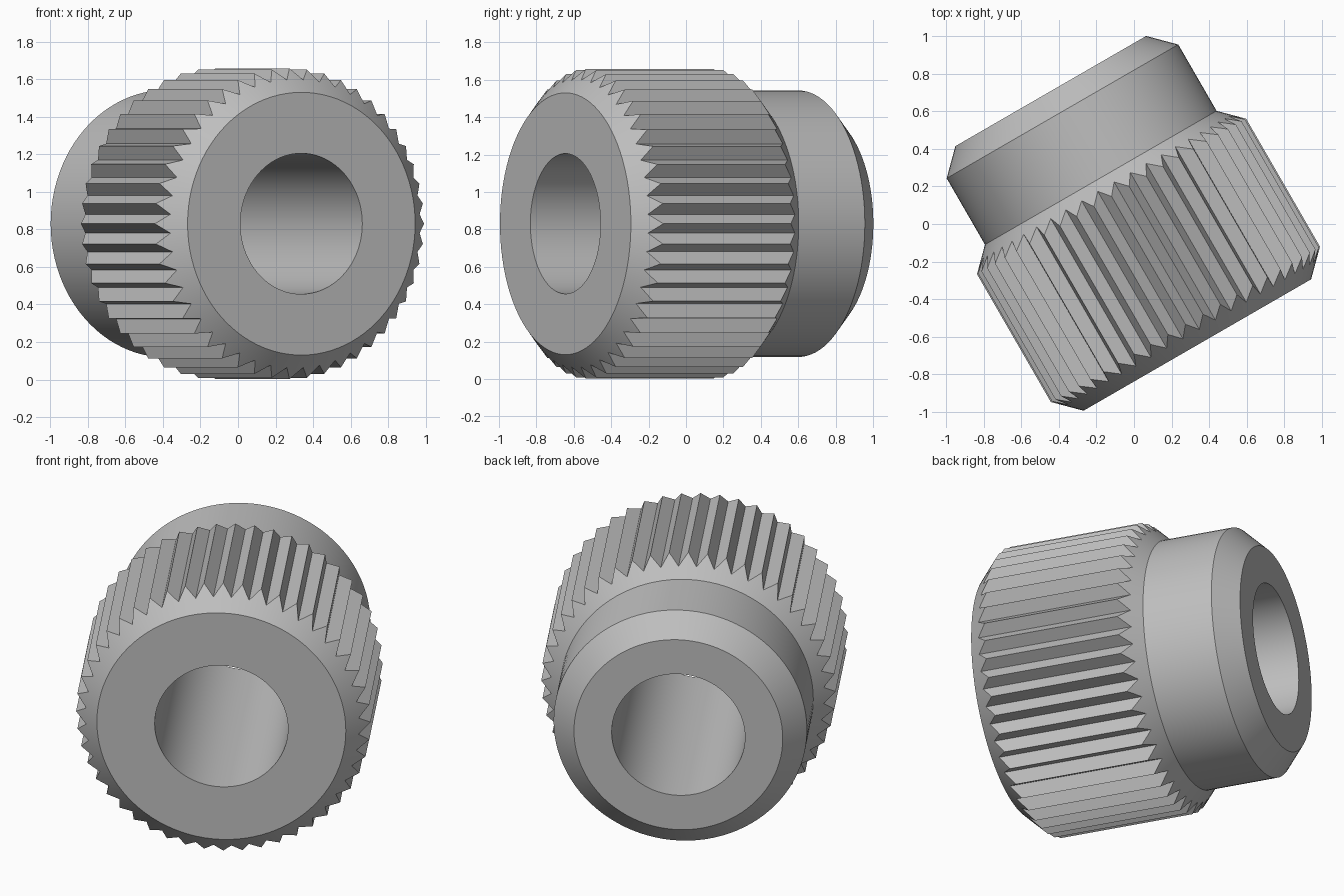
import bpy, bmesh, math
from mathutils import Matrix

cube = bpy.data.objects.get("Cube")
if cube:
    bpy.data.objects.remove(cube, do_unlink=True)

steel = bpy.data.materials.new("steel grey")
steel.use_nodes = True
steel.diffuse_color = (0.52, 0.52, 0.52, 1)
steel.node_tree.nodes["Principled BSDF"].inputs["Base Color"].default_value = (0.52, 0.52, 0.52, 1)

TEETH = 48
SEGMENTS = 2 * TEETH
GROOVE = 0.06     # depth of the V grooves
BORE = 0.375

# Closed profile: (distance along axis, radius, groove direction).
# The groove direction slides the valley points down the 45 degree chamfers.
profile = [
    (-0.727, BORE, 0),
    (-0.727, 0.70, 0),      # front face
    (-0.60, 0.828, -1),     # knurl, front end
    (0.187, 0.828, 1),      # knurl, back end
    (0.302, 0.7125, 0),     # shoulder
    (0.71, 0.7125, 0),      # plain collar
    (0.835, 0.587, 0),      # back face
    (0.835, BORE, 0),
]


def ring(bm, along, radius, groove):
    verts = []
    for i in range(SEGMENTS):
        a = 2 * math.pi * i / SEGMENTS
        cut = GROOVE * (i % 2) if groove else 0
        r = radius - cut
        verts.append(bm.verts.new((r * math.sin(a), along + groove * cut, r * math.cos(a))))
    return verts


# Knurled sleeve with plain collar and through bore
bm = bmesh.new()
rings = [ring(bm, *p) for p in profile]
for k, lower in enumerate(rings):
    upper = rings[(k + 1) % len(rings)]
    for i in range(SEGMENTS):
        j = (i + 1) % SEGMENTS
        bm.faces.new((lower[i], lower[j], upper[j], upper[i]))
bmesh.ops.recalc_face_normals(bm, faces=bm.faces)

# Turn the axis in the ground plane and lift it to rest on its knurl
turn = Matrix.Rotation(math.radians(30), 4, "Z")
bm.transform(Matrix.Translation((-0.026, -0.015, 0.83)) @ turn)

mesh = bpy.data.meshes.new("knurled_sleeve")
bm.to_mesh(mesh)
bm.free()
mesh.materials.append(steel)
sleeve = bpy.data.objects.new("knurled_sleeve", mesh)
bpy.context.collection.objects.link(sleeve)

# Smooth round surfaces, crisp edges
bpy.ops.object.select_all(action="DESELECT")
sleeve.select_set(True)
bpy.context.view_layer.objects.active = sleeve
bpy.ops.object.shade_smooth_by_angle(angle=math.radians(30))
